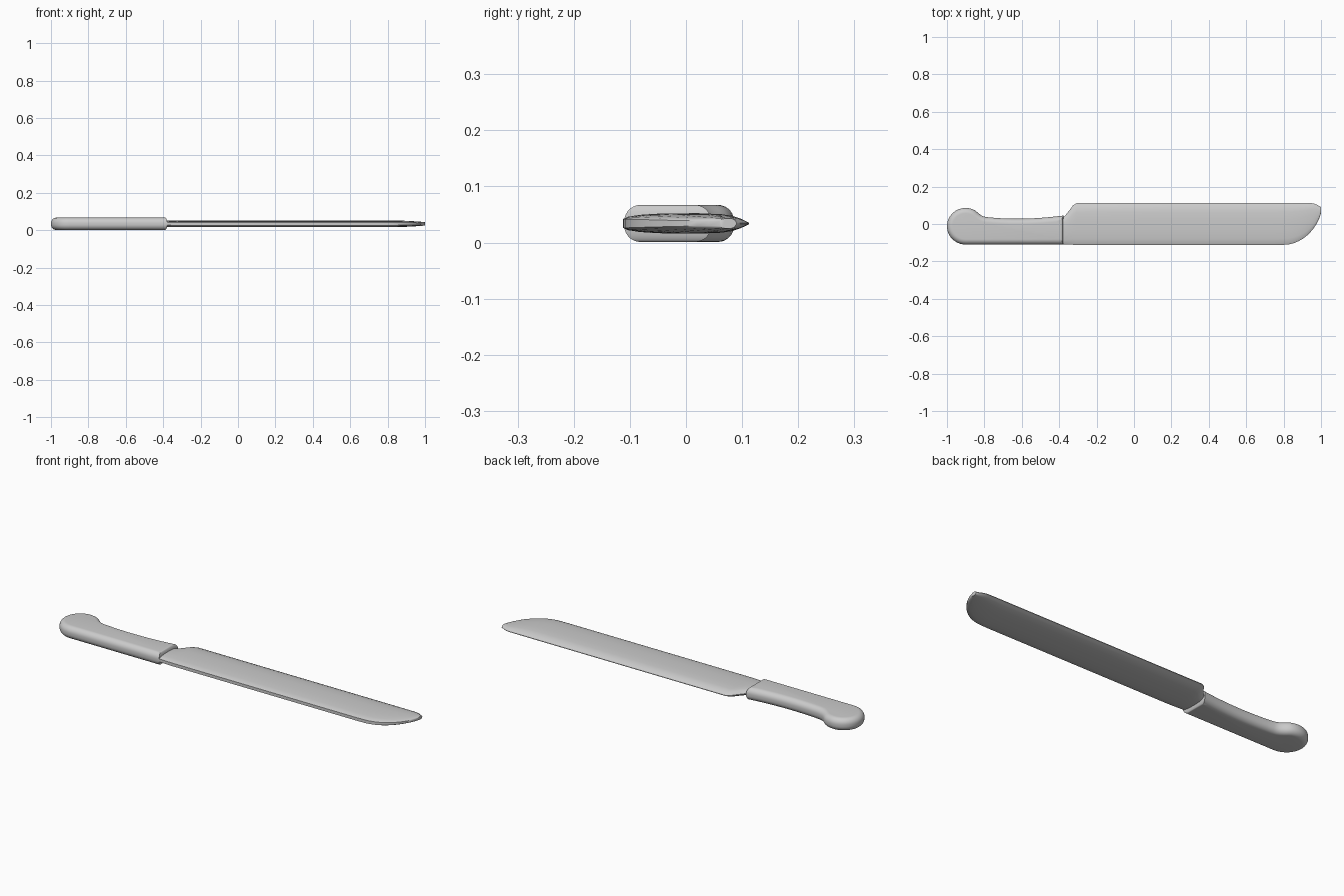
import bpy, bmesh, math
from mathutils import Vector
from mathutils.geometry import interpolate_bezier

cube = bpy.data.objects.get("Cube")
if cube:
    bpy.data.objects.remove(cube)

MID = 0.034  # height of the centre plane

grey = bpy.data.materials.new("light grey")
grey.use_nodes = True
grey.diffuse_color = (0.6, 0.6, 0.6, 1)
grey.node_tree.nodes["Principled BSDF"].inputs["Base Color"].default_value = (0.6, 0.6, 0.6, 1)


def loft(name, rings, angle):
    """Skin a list of closed rings and cap both ends."""
    bm = bmesh.new()
    loops = [[bm.verts.new(p) for p in ring] for ring in rings]
    n = len(loops[0])
    for a, b in zip(loops, loops[1:]):
        for i in range(n):
            j = (i + 1) % n
            bm.faces.new((a[i], a[j], b[j], b[i]))
    bm.faces.new(loops[0][::-1])
    bm.faces.new(loops[-1])
    bmesh.ops.recalc_face_normals(bm, faces=bm.faces)
    mesh = bpy.data.meshes.new(name)
    bm.to_mesh(mesh)
    bm.free()
    mesh.materials.append(grey)
    obj = bpy.data.objects.new(name, mesh)
    bpy.context.collection.objects.link(obj)
    bpy.ops.object.select_all(action='DESELECT')
    obj.select_set(True)
    bpy.context.view_layer.objects.active = obj
    bpy.ops.object.shade_smooth_by_angle(angle=math.radians(angle))
    return obj


def bezier(a, b, c, d, count):
    return list(interpolate_bezier(*(Vector(p) for p in (a, b, c, d)), count))


# Handle outline, counter-clockwise: front end, grip, pommel, belly
FRONT = -0.378
grip = bezier((FRONT, 0.045), (-0.52, 0.027), (-0.65, 0.022), (-0.79, 0.037), 12)
neck = bezier((-0.79, 0.037), (-0.82, 0.041), (-0.83, 0.06), (-0.85, 0.071), 6)
pommel = [Vector((-0.9 + 0.1 * math.cos(a), -0.012 + 0.098 * math.sin(a)))
          for a in (math.radians(60 + 210 * i / 24) for i in range(25))]
outline = [p.to_2d() for p in grip + neck[1:-1] + pommel] + [Vector((FRONT, -0.11))]


def handle_ring(depth, z):
    """Outline moved inward by depth; the front end moves less."""
    ring = []
    for i, p in enumerate(outline):
        if i in (0, len(outline) - 1):
            side = -1 if i == 0 else 1
            ring.append((p.x - depth * 0.4, p.y + side * depth, z))
        else:
            t = (outline[i + 1] - outline[i - 1]).normalized()
            ring.append((p.x - t.y * depth, p.y + t.x * depth, z))
    return ring


HALF, ROUND, STEPS = 0.033, 0.029, 7
lower = []
for i in range(STEPS + 1):
    a = math.pi / 2 * i / STEPS
    lower.append((ROUND * (1 - math.sin(a)), (HALF - ROUND) + ROUND * math.cos(a)))
rings = [handle_ring(d, MID - h) for d, h in lower]
rings += [handle_ring(d, MID + h) for d, h in reversed(lower)]
loft("handle", rings, 40)

# Blade section from blunt spine to thin edge: fraction of width, half thickness
section = [(0, 0.008), (0.04, 0.012), (0.15, 0.0155), (0.35, 0.018), (0.6, 0.0182),
           (0.78, 0.0165), (0.87, 0.0135), (0.94, 0.008), (1, 0.0015)]

# Blade stations: x, spine y, edge y, thickness scale
stations = [(-0.45, -0.108, 0.036, 0.95), (-0.372, -0.109, 0.04, 0.95),
            (-0.345, -0.11, 0.074, 0.97), (-0.325, -0.111, 0.101, 1),
            (-0.305, -0.112, 0.112, 1), (0.2, -0.112, 0.112, 1), (0.75, -0.112, 0.112, 1)]
tip = bezier((0.8, -0.111), (0.91, -0.111), (0.985, -0.01), (1, 0.06), 12)
for p in tip:
    drop = max(0, (p.x - 0.95) / 0.05)
    fade = max(0, (p.x - 0.8) / 0.2)
    stations.append((p.x, p.y, 0.112 - 0.022 * drop ** 1.5, 1 - 0.5 * fade ** 2))

rings = []
for x, spine, edge, scale in stations:
    side = [(spine + (edge - spine) * t, h * scale) for t, h in section]
    rings.append([(x, y, MID + h) for y, h in side]
                 + [(x, y, MID - h) for y, h in reversed(side)])
loft("blade", rings, 35)
